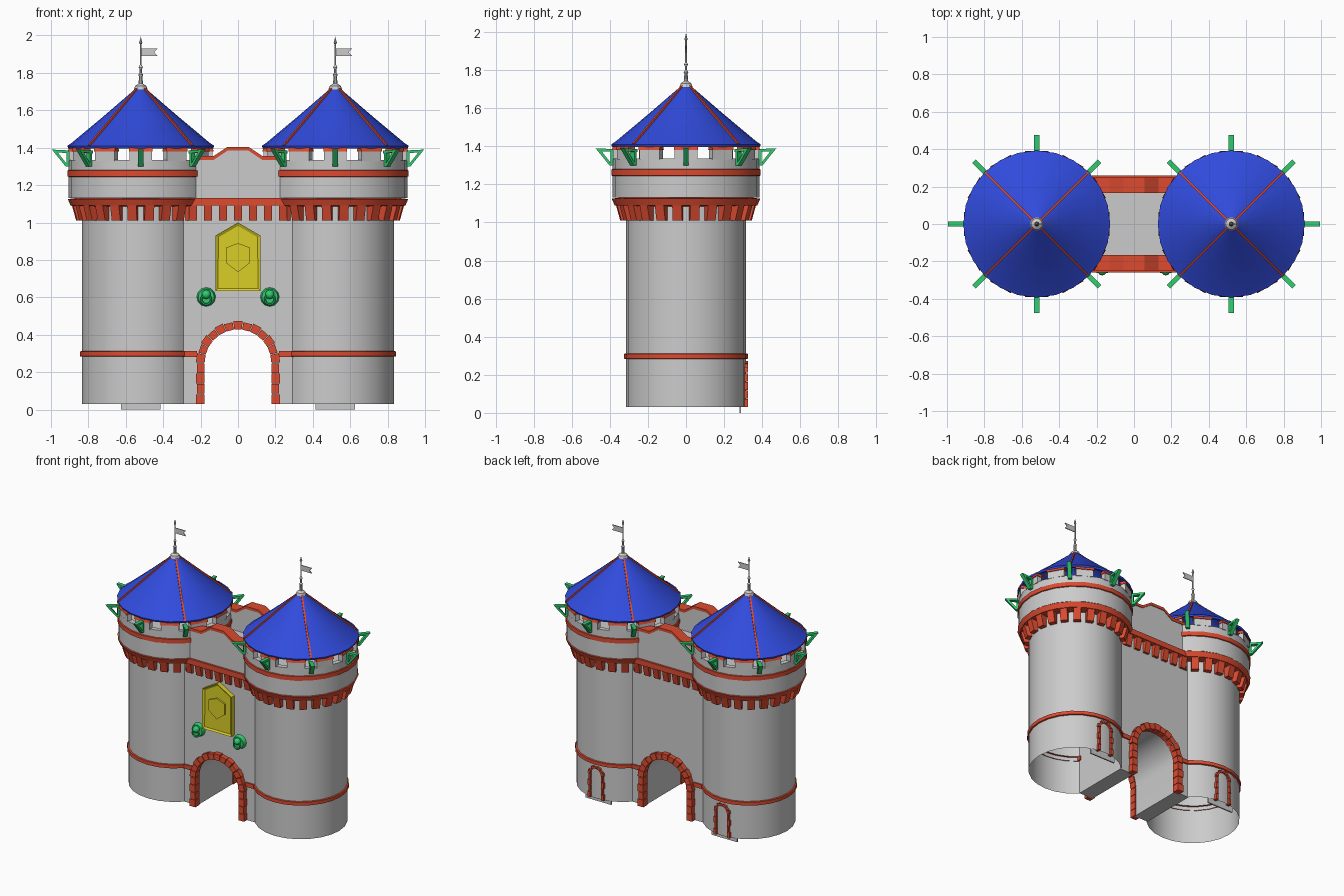
import bpy, bmesh
from math import sin, cos, pi, radians
from mathutils import Vector, Matrix

if "Cube" in bpy.data.objects:
    bpy.data.objects.remove(bpy.data.objects["Cube"])

TX, TR, PR = 0.52, 0.315, 0.385      # tower offset, shaft radius, parapet radius
WY, SEG = 0.215, 24                  # wall half depth, tower sides


def material(name, rgb):
    m = bpy.data.materials.new(name)
    m.diffuse_color = (*rgb, 1)
    m.use_nodes = True
    m.node_tree.nodes["Principled BSDF"].inputs["Base Color"].default_value = m.diffuse_color
    return m


RED = material("red", (0.72, 0.07, 0.03))
BLUE = material("blue", (0.03, 0.07, 0.72))
GREEN = material("green", (0.03, 0.6, 0.16))
YELLOW = material("yellow", (0.7, 0.62, 0.02))


def finish(name, bm, mat=None):
    bmesh.ops.recalc_face_normals(bm, faces=bm.faces)
    me = bpy.data.meshes.new(name)
    bm.to_mesh(me)
    bm.free()
    ob = bpy.data.objects.new(name, me)
    bpy.context.collection.objects.link(ob)
    if mat:
        me.materials.append(mat)
    return ob


def prism(bm, pts, vec):
    """Extrude a planar polygon along vec."""
    a = [bm.verts.new(p) for p in pts]
    b = [bm.verts.new(Vector(p) + Vector(vec)) for p in pts]
    n = len(a)
    caps = [bm.faces.new(a), bm.faces.new(b)]
    for i in range(n):
        bm.faces.new((a[i], a[(i + 1) % n], b[(i + 1) % n], b[i]))
    return caps


def front_prism(bm, xz, y0, y1):
    return prism(bm, [(x, y0, z) for x, z in xz], (0, y1 - y0, 0))


def box(bm, x0, x1, y0, y1, z0, z1):
    front_prism(bm, [(x0, z0), (x1, z0), (x1, z1), (x0, z1)], y0, y1)


def radial_prism(bm, rz, w, deg, cx):
    """Extrude an (r, z) section sideways, pointing out from a vertical axis."""
    a = radians(deg)
    d, t = Vector((cos(a), sin(a), 0)), Vector((-sin(a), cos(a), 0))
    c = Vector((cx, 0, 0))
    prism(bm, [c + d * r + Vector((0, 0, z)) - t * w / 2 for r, z in rz], t * w)


def lathe(name, rz, cx, mat=None, seg=SEG, closed=False):
    bm = bmesh.new()
    rings = [[bm.verts.new((cx + r * cos(2 * pi * i / seg), r * sin(2 * pi * i / seg), z))
              for i in range(seg)] for r, z in rz]
    pairs = list(zip(rings, rings[1:])) + ([(rings[-1], rings[0])] if closed else [])
    for p, q in pairs:
        for i in range(seg):
            j = (i + 1) % seg
            bm.faces.new((p[i], p[j], q[j], q[i]))
    bmesh.ops.remove_doubles(bm, verts=bm.verts, dist=1e-5)
    return finish(name, bm, mat)


def arch_blocks(bm, cx, y0, y1, ri, ro, zc, z0, n_arc, n_leg):
    """Ring of stones over two legs of stacked stones, alternating in size."""
    for i in range(n_arc):
        a0, a1 = pi * (i + .04) / n_arc, pi * (i + .96) / n_arc
        o = ro - (0.006 if i % 2 else 0)
        front_prism(bm, [(cx + r * cos(a), zc + r * sin(a)) for r, a in
                         ((ri, a0), (o, a0), (o, a1), (ri, a1))], y0, y1)
    h = (zc - z0) / n_leg
    for i in range(n_leg):
        o = ro - (0.006 if i % 2 else 0)
        for s in (-1, 1):
            xs = sorted((cx + s * ri, cx + s * o))
            box(bm, xs[0], xs[1], y0, y1, z0 + i * h, z0 + (i + .94) * h)


CORBEL = [(0, 1.01), (0.035, 1.01), (0.06, 1.10), (0, 1.10)]

for side, cx in (("left", -TX), ("right", TX)):
    # tower shaft, open below, with floor, parapet wall and bands
    lathe(side + "_tower", [(TR, 0.03), (TR, 1.13)], cx)
    lathe(side + "_tower_parapet", [(TR, 1.13), (PR, 1.13), (PR, 1.335), (PR - .035, 1.335),
                                    (PR - .035, 1.2), (0, 1.2)], cx)
    lathe(side + "_lower_band", [(TR - .01, .28), (TR + .01, .285), (TR + .01, .31), (TR - .01, .315)], cx, RED)
    lathe(side + "_corbel_band", [(TR, 1.085), (PR - .01, 1.09), (PR + .005, 1.125), (TR, 1.135)], cx, RED)
    lathe(side + "_upper_band", [(PR - .01, 1.24), (PR + .007, 1.247), (PR + .007, 1.278), (PR - .01, 1.285)], cx, RED)
    # corbels
    bm = bmesh.new()
    for i in range(24):
        radial_prism(bm, [(TR - .005 + r, z) for r, z in CORBEL], 0.05, i * 15 + 7.5, cx)
    finish(side + "_tower_corbels", bm, RED)
    # merlons and their caps
    bm, caps = bmesh.new(), bmesh.new()
    for i in range(12):
        r0, r1 = PR - .037, PR - .001
        radial_prism(bm, [(r0, 1.33), (r1, 1.33), (r1, 1.385), (r0, 1.385)], 0.12, i * 30, cx)
        radial_prism(caps, [(r0 - .004, 1.38), (r1 + .006, 1.38), (r1, 1.4), (r0, 1.4)], 0.128, i * 30, cx)
    finish(side + "_merlons", bm)
    finish(side + "_merlon_caps", caps, RED)
    # green brackets, all round except towards the wall
    bm = bmesh.new()
    inward = 0 if cx < 0 else 180
    for k in range(8):
        if k * 45 == inward:
            continue
        a, w = k * 45, 0.028
        radial_prism(bm, [(.375, 1.37), (.455, 1.375), (.475, 1.39), (.375, 1.385)], w, a, cx)
        radial_prism(bm, [(.385, 1.30), (.402, 1.30), (.475, 1.39), (.452, 1.385)], w, a, cx)
        radial_prism(bm, [(.383, 1.30), (.397, 1.30), (.397, 1.38), (.383, 1.38)], w, a, cx)
    finish(side + "_brackets", bm, GREEN)
    # roof with ribs
    lathe(side + "_roof", [(.36, 1.405), (.388, 1.397), (.393, 1.41), (.37, 1.425), (.2, 1.567), (.02, 1.722)], cx, BLUE)
    bm = bmesh.new()
    for a in (45, 135, 225, 315):
        radial_prism(bm, [(.385, 1.408), (.394, 1.415), (.02, 1.73), (.02, 1.715)], 0.012, a, cx)
    finish(side + "_roof_ribs", bm, RED)
    # finial pole and swallowtail flag
    lathe(side + "_flag_pole", [(0, 1.71), (.036, 1.712), (.03, 1.73), (.012, 1.742), (.009, 1.78), (.013, 1.79),
                                (.006, 1.80), (.006, 1.82), (.011, 1.83), (.005, 1.842), (.005, 1.955),
                                (.009, 1.96), (0, 1.995)], cx, seg=10)
    bm = bmesh.new()
    front_prism(bm, [(cx + .003, 1.89), (cx + .09, 1.89), (cx + .072, 1.91), (cx + .09, 1.93), (cx + .003, 1.93)],
                -.003, .003)
    finish(side + "_flag", bm)
    # small rear door
    bm = bmesh.new()
    box(bm, cx - .105, cx + .105, .28, .29, 0, .25)
    finish(side + "_rear_door", bm)
    bm = bmesh.new()
    arch_blocks(bm, cx, .295, .325, .045, .065, .21, .03, 7, 4)
    finish(side + "_rear_door_frame", bm, RED)

# gate wall with arched passage
bm = bmesh.new()
arc = [(.185 * cos(pi * i / 16), .25 + .185 * sin(pi * i / 16)) for i in range(17)]
front_prism(bm, [(.3, .03), (.3, 1.13), (-.3, 1.13), (-.3, .03), (-.185, .03)] + arc[::-1] + [(.185, .03)], -WY, WY)
finish("gate_wall", bm)

# deck and parapets between the towers
bm = bmesh.new()
box(bm, -.26, .26, -.2, .2, 1.12, 1.2)
finish("wall_deck", bm)
TOP = [(-.25, 1.335), (-.13, 1.335), (-.055, 1.385), (.055, 1.385), (.13, 1.335), (.25, 1.335)]
wall, cap, corb, band, gate = (bmesh.new() for _ in range(5))
for s in (-1, 1):
    y0, y1 = s * .17, s * .243
    front_prism(wall, [(.25, 1.12), (-.25, 1.12)] + TOP, y0, y1)
    front_prism(cap, TOP + [(x, z + .02) for x, z in TOP[::-1]], y0 - s * .004, y1 + s * .005)
    box(band, -.26, .26, s * .2, s * .258, 1.09, 1.13)
    for i in range(-3, 4):
        prism(corb, [(i * .08 - .022, s * (WY - .01 + r * .8), z) for r, z in CORBEL], (.044, 0, 0))
    for x0, x1 in ((-.31, -.22), (.22, .31)):
        box(band, x0, x1, s * .2, s * (WY + .01), .282, .313)
    arch_blocks(gate, 0, s * .2, s * .25, .178, .225, .25, .03, 13, 4)
finish("wall_parapets", wall)
finish("wall_parapet_caps", cap, RED)
finish("wall_corbels", corb, RED)
finish("wall_bands", band, RED)
finish("gate_arch_stones", gate, RED)

# yellow plaque with a raised blank shield
bm = bmesh.new()
front, _ = front_prism(bm, [(-.12, .635), (.12, .635), (.12, .93), (0, 1.0), (-.12, .93)], -.25, -.21)
bm.normal_update()
bmesh.ops.inset_region(bm, faces=[front], thickness=.018)
bmesh.ops.translate(bm, verts=front.verts, vec=(0, .01, 0))
front_prism(bm, [(-.065, .865), (0, .89), (.065, .865), (.065, .785), (0, .735), (-.065, .785)], -.252, -.235)
plaque = finish("plaque", bm, YELLOW)

# green door knockers: round boss with hanging ring
for side, x in (("left", -.17), ("right", .17)):
    bm = bmesh.new()
    M = Matrix.Translation((x, -.225, .602)) @ Matrix.Rotation(pi / 2, 4, 'X')
    bmesh.ops.create_cone(bm, cap_ends=True, segments=12, radius1=.053, radius2=.043, depth=.035, matrix=M)
    bmesh.ops.create_icosphere(bm, subdivisions=2, radius=.025, matrix=Matrix.Translation((x, -.25, .615)))
    finish(side + "_wall_boss", bm, GREEN)
    bpy.ops.mesh.primitive_torus_add(major_radius=.026, minor_radius=.006, major_segments=16, minor_segments=6,
                                     location=(x, -.258, .588), rotation=(pi / 2, 0, 0))
    ring = bpy.context.object
    ring.name = side + "_boss_ring"
    ring.data.materials.append(GREEN)

# smooth shading with crisp edges
bpy.ops.object.select_all(action='SELECT')
bpy.context.view_layer.objects.active = plaque
bpy.ops.object.shade_smooth_by_angle(angle=radians(30))
